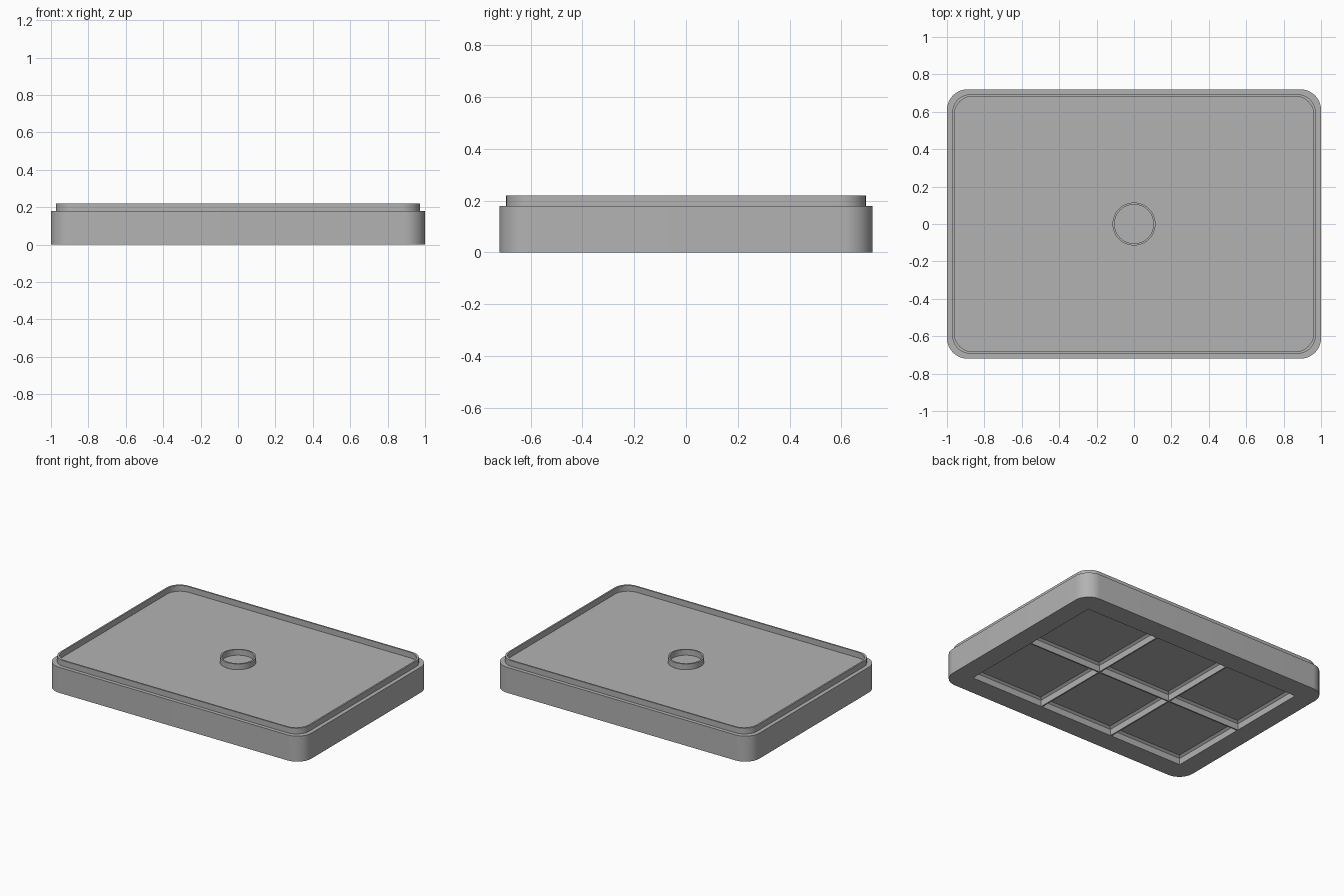
import bpy
import bmesh
from math import cos, sin, pi, radians

if "Cube" in bpy.data.objects:
    bpy.data.objects.remove(bpy.data.objects["Cube"], do_unlink=True)

# Single grey plastic
grey = bpy.data.materials.new("grey_plastic")
grey.use_nodes = True
colour = (0.45, 0.45, 0.45, 1)
grey.diffuse_color = colour
grey.node_tree.nodes["Principled BSDF"].inputs["Base Color"].default_value = colour


def rounded_rect(hx, hy, r, steps=12):
    """Outline of a rectangle with round corners, counter-clockwise."""
    pts = []
    for i, (sx, sy) in enumerate(((1, 1), (-1, 1), (-1, -1), (1, -1))):
        for k in range(steps + 1):
            a = (i + k / steps) * pi / 2
            pts.append((sx * (hx - r) + r * cos(a), sy * (hy - r) + r * sin(a)))
    return pts


def circle(r, n=64):
    return [(r * cos(2 * pi * k / n), r * sin(2 * pi * k / n)) for k in range(n)]


def square(cx, cy, h):
    return [(cx + sx * h, cy + sy * h) for sx, sy in ((1, 1), (-1, 1), (-1, -1), (1, -1))]


def loft(bm, sections, closed=False):
    """Join (outline, z) sections; cap the ends, or close them into a ring."""
    loops = [[bm.verts.new((x, y, z)) for x, y in pts] for pts, z in sections]
    pairs = list(zip(loops, loops[1:]))
    if closed:
        pairs.append((loops[-1], loops[0]))
    else:
        bm.faces.new(loops[0][::-1])
        bm.faces.new(loops[-1])
    n = len(loops[0])
    for a, b in pairs:
        for i in range(n):
            j = (i + 1) % n
            bm.faces.new((a[i], a[j], b[j], b[i]))


def make_object(name, bm):
    bmesh.ops.recalc_face_normals(bm, faces=bm.faces)
    mesh = bpy.data.meshes.new(name)
    bm.to_mesh(mesh)
    bm.free()
    obj = bpy.data.objects.new(name, mesh)
    mesh.materials.append(grey)
    bpy.context.collection.objects.link(obj)
    return obj


def activate(obj):
    bpy.ops.object.select_all(action='DESELECT')
    obj.select_set(True)
    bpy.context.view_layer.objects.active = obj


DECK, TOP = 0.18, 0.22

# Solid base slab
bm = bmesh.new()
outline = rounded_rect(1.0, 0.72, 0.11)
loft(bm, [(outline, 0), (outline, DECK)])
base = make_object("base", bm)

# Underside: three by two square pockets with a bevelled ceiling edge
pitch, half = 0.578, 0.284
bm = bmesh.new()
for i in (-1, 0, 1):
    for j in (-0.5, 0.5):
        cx, cy = i * pitch, j * pitch
        loft(bm, [(square(cx, cy, half), -0.02),
                  (square(cx, cy, half), 0.045),
                  (square(cx, cy, half - 0.016), 0.057)])
pockets = make_object("pocket_cutter", bm)
pockets.hide_render = True

cut = base.modifiers.new("pockets", 'BOOLEAN')
cut.operation = 'DIFFERENCE'
cut.solver = 'EXACT'
cut.object = pockets
activate(base)
bpy.ops.object.modifier_apply(modifier=cut.name)
bpy.data.objects.remove(pockets, do_unlink=True)

# Thin raised lip around the deck
bm = bmesh.new()
outer = rounded_rect(0.972, 0.694, 0.1)
inner = rounded_rect(0.961, 0.683, 0.1)
loft(bm, [(outer, DECK - 0.01), (outer, TOP), (inner, TOP), (inner, DECK - 0.01)], True)
lip = make_object("lip", bm)

# Small round collar in the middle
bm = bmesh.new()
outer, inner = circle(0.115), circle(0.104)
loft(bm, [(outer, DECK - 0.01), (outer, TOP), (inner, TOP), (inner, DECK - 0.01)], True)
collar = make_object("centre_collar", bm)

for obj in (base, lip, collar):
    activate(obj)
    bpy.ops.object.shade_smooth_by_angle(angle=radians(30))
